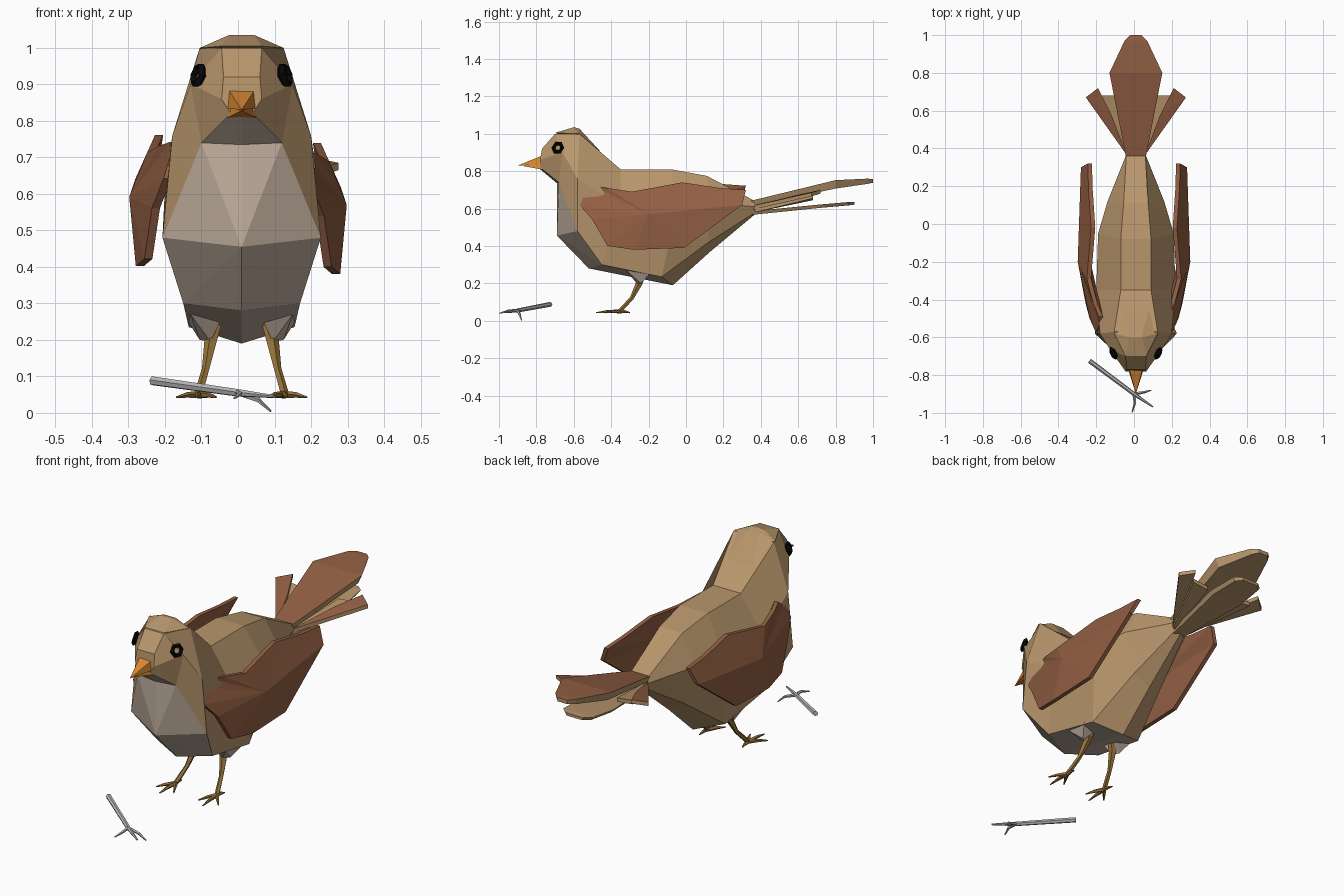
import bpy, bmesh, math
from mathutils import Vector

if "Cube" in bpy.data.objects:
    bpy.data.objects.remove(bpy.data.objects["Cube"], do_unlink=True)

BIRD_X = .01  # the bird's own centre line


def material(name, code):
    """Flat colour from an sRGB hex code."""
    rgb = [int(code[i:i + 2], 16) / 255 for i in (0, 2, 4)]
    lin = [c / 12.92 if c < 0.04 else ((c + 0.055) / 1.055) ** 2.4 for c in rgb] + [1]
    m = bpy.data.materials.new(name)
    m.use_nodes = True
    m.diffuse_color = lin
    bsdf = next(n for n in m.node_tree.nodes if n.type == "BSDF_PRINCIPLED")
    bsdf.inputs["Base Color"].default_value = lin
    bsdf.inputs["Roughness"].default_value = 0.9
    return m


TAN = material("tan_plumage", "B8966C")
BREAST = material("pale_breast", "C4B2A1")
BROWN = material("wing_brown", "935F43")
ORANGE = material("beak_orange", "DC8A32")
BLACK = material("eye_black", "060606")
LEG = material("leg_ochre", "96733A")
GREY = material("twig_grey", "B8B8B8")


def finish(name, bm, mats, rule=None, paired=False, x=BIRD_X):
    bmesh.ops.recalc_face_normals(bm, faces=bm.faces)
    bm.normal_update()
    if rule:
        for f in bm.faces:
            f.material_index = rule(f)
    me = bpy.data.meshes.new(name)
    bm.to_mesh(me)
    bm.free()
    for m in mats:
        me.materials.append(m)
    ob = bpy.data.objects.new(name, me)
    ob.location.x = x
    bpy.context.collection.objects.link(ob)
    if paired:
        ob.modifiers.new("mirror", "MIRROR").use_mirror_merge = False


def loft(rings):
    """Skin a row of rings that have equal point counts, with end caps."""
    bm = bmesh.new()
    rows = [[bm.verts.new(p) for p in r] for r in rings]
    n = len(rows[0])
    for a, b in zip(rows, rows[1:]):
        for i in range(n):
            j = (i + 1) % n
            bm.faces.new((a[i], a[j], b[j], b[i]))
    bm.faces.new(rows[0])
    bm.faces.new(rows[-1])
    return bm


def hull(points):
    bm = bmesh.new()
    for p in points:
        bm.verts.new(p)
    bmesh.ops.convex_hull(bm, input=bm.verts)
    for v in [v for v in bm.verts if not v.link_faces]:
        bm.verts.remove(v)
    return bm


def tube(path, radii, sides=5):
    """Tapered rod along a path."""
    path = [Vector(p) for p in path]
    rings = []
    for i, p in enumerate(path):
        d = (path[min(i + 1, len(path) - 1)] - path[max(i - 1, 0)]).normalized()
        u = d.cross(Vector((0.9, 0.3, 0.2))).normalized()
        v = d.cross(u)
        angles = [math.tau * k / sides for k in range(sides)]
        rings.append([p + radii[i] * (math.cos(a) * u + math.sin(a) * v) for a in angles])
    return loft(rings)


# Body and head: each section is top edge, side, lower edge (y, z, half width), keel (y, z)
sections = [
    ((-.77, .92, .05), (-.78, .86, .055), (-.78, .82, .03), (-.78, .81)),
    ((-.70, 1.0, .055), (-.66, .90, .14), (-.68, .74, .11), (-.69, .735)),
    ((-.57, 1.0, .115), (-.58, .76, .19), (-.58, .48, .217), (-.69, .455)),
    ((-.35, .81, .08), (-.35, .62, .21), (-.45, .30, .16), (-.52, .28)),
    ((-.08, .81, .08), (-.05, .60, .20), (-.13, .235, .145), (-.07, .19)),
    ((.11, .775, .065), (.12, .63, .15), (.12, .42, .09), (.13, .37)),
    ((.37, .64, .05), (.37, .61, .05), (.37, .58, .03), (.37, .57)),
]
rings = []
for *edges, keel in sections:
    half = [(w, y, z) for y, z, w in edges]
    rings.append(half + [(0, *keel)] + [(-x, y, z) for x, y, z in reversed(half)])
body = loft(rings)
body.verts.ensure_lookup_table()
row = [body.verts[7 * s:7 * s + 7] for s in range(5)]
# facets fan out from the point of the breast
for corner in (row[1][2], row[1][4], row[3][2], row[3][4]):
    bmesh.ops.connect_verts(body, verts=[corner, row[2][3]])
# the strips beside the keel are pale as far back as the legs
belly = {v for r in row for v in r[2:5]}
finish("body", body, [TAN, BREAST], lambda f: int(all(v in belly for v in f.verts)))

# Raised crown feathers
crown = [(s * w, y, z) for s in (-1, 1)
         for w, y, z in ((.055, -.70, 1.005), (.115, -.58, 1.0), (.035, -.60, 1.035),
                         (.035, -.57, 1.027), (.07, -.46, .908))]
finish("crown", hull(crown), [TAN])

# Beak, in two halves that meet
for name, top, low, wide, tip in (("upper_beak", .885, .835, .042, (0, -.90, .83)),
                                  ("lower_beak", .84, .808, .04, (0, -.875, .828))):
    base = [(s * w, -.765, z) for s in (-1, 1) for w, z in ((wide * .85, top), (wide, low))]
    finish(name, hull(base + [tip]), [ORANGE])

# Eyes: angular black rings
bpy.ops.mesh.primitive_torus_add(major_segments=6, minor_segments=4, location=(BIRD_X, 0, 0),
                                 major_radius=.026, minor_radius=.011)
eye = bpy.context.object
eye.name = "eyes"
eye.data.materials.append(BLACK)
turn = Vector((.85, -.40, .25)).to_track_quat("Z", "Y").to_matrix()
for v in eye.data.vertices:
    v.co = turn @ v.co + Vector((.119, -.685, .925))
eye.data.polygons.foreach_set("use_smooth", [False] * len(eye.data.polygons))
eye.modifiers.new("mirror", "MIRROR")

# Wings: side outline, curved round the body, with a shallow ridge point
outline = [(-.57, .62), (-.54, .69), (-.49, .72), (-.42, .71), (-.29, .69), (-.02, .74),
           (.18, .71), (.32, .70), (.30, .62), (-.01, .39), (-.28, .38), (-.42, .40), (-.50, .54)]


def wing_x(y, z):
    return .29 - .45 * max(0, z - .6) - .35 * max(0, -.35 - y) - .05 * max(0, .58 - z)


# the right wing is held a little higher
for name, side, lift in (("left_wing", 1, 0), ("right_wing", -1, .022)):
    wing = bmesh.new()
    outer, inner = [[wing.verts.new((side * (wing_x(y, z) - d), y, z + lift)) for y, z in outline]
                    for d in (0, .022)]
    ridge = wing.verts.new((side * .298, -.20, .57 + lift))
    hollow = wing.verts.new((side * .23, -.20, .57 + lift))
    for i in range(len(outline)):
        j = (i + 1) % len(outline)
        wing.faces.new((outer[i], outer[j], ridge))
        wing.faces.new((inner[j], inner[i], hollow))
        wing.faces.new((outer[i], inner[i], inner[j], outer[j]))
    finish(name, wing, [BROWN], x=0)


# Tail: brown upper surfaces, tan edges and undersides
def facing_down(f):
    return int(f.normal.z < .5)


def feather(stations):
    """Long feather from (y, z, half width, thickness) stations."""
    return loft([[(-w, y, z), (w, y, z), (w * .85, y, z - t), (-w * .85, y, z - t)]
                 for y, z, w, t in stations])


finish("tail_top_feather",
       feather([(.34, .64, .05, .03), (.80, .752, .14, .045), (.97, .76, .06, .028), (1.0, .758, .03, .02)]),
       [BROWN, TAN], facing_down)
finish("tail_low_feather",
       feather([(.34, .585, .035, .02), (.72, .622, .10, .018), (.87, .635, .085, .018),
                (.90, .635, .05, .014)]), [TAN])


def slab(points, thick):
    return hull([(x, y, z - d) for x, y, z in points for d in (0, thick)])


finish("tail_side_feathers",
       slab([(.045, .36, .615), (.265, .67, .685), (.20, .72, .70), (.13, .58, .67)], .02),
       [BROWN, TAN], facing_down, paired=True)
finish("tail_inner_feathers",
       slab([(.02, .37, .60), (.05, .37, .60), (.18, .68, .675), (.09, .68, .665)], .02),
       [TAN], paired=True)

# Thigh tufts, legs and toes
tuft = [(.045, -.31, .28), (.14, -.32, .27), (.15, -.19, .255), (.055, -.19, .26),
        (.085, -.26, .195), (.115, -.24, .2)]
finish("thigh_tufts", hull(tuft), [BREAST], paired=True)
finish("legs", tube([(.075, -.24, .25), (.083, -.25, .2), (.098, -.29, .12), (.118, -.355, .05)],
                    [.026, .019, .011, .012]), [LEG], paired=True)
ankle = Vector((.118, -.355, .05))
toes = {"outer_toes": (.178, -.43), "middle_toes": (.123, -.48),
        "inner_toes": (.07, -.44), "hind_toes": (.123, -.30)}
for name, (x, y) in toes.items():
    end = Vector((x, y, .043))
    knuckle = ankle.lerp(end, .55) + Vector((0, 0, .003))
    finish(name, tube([ankle, knuckle, end], [.011, .008, .003]), [LEG], paired=True)

# Forked twig lying in front
fork = (0, -.90, .055)
finish("twig", tube([(-.235, -.725, .088), fork, (.10, -.968, .045)], [.013, .011, .004], 6), [GREY], x=0)
for name, end in (("twig_left_prong", (.09, -.88, .004)), ("twig_front_prong", (-.01, -.997, .04))):
    mid = Vector(fork).lerp(Vector(end), .5) + Vector((.01, 0, .006))
    finish(name, tube([fork, mid, end], [.009, .007, .003]), [GREY], x=0)
